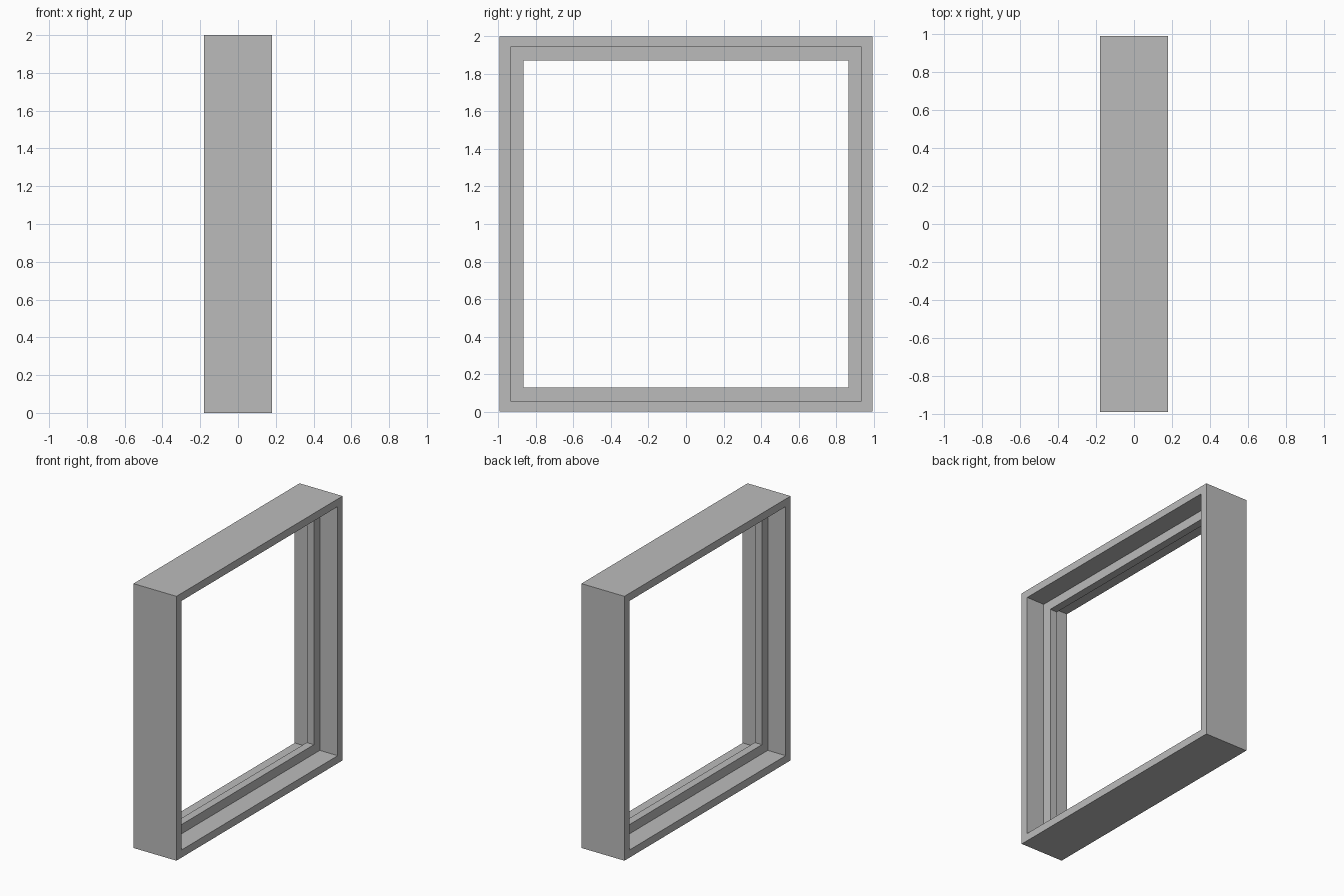
import bpy
import bmesh

cube = bpy.data.objects.get("Cube")
if cube:
    bpy.data.objects.remove(cube, do_unlink=True)

grey = bpy.data.materials.new("light_grey")
grey.use_nodes = True
colour = (0.5, 0.5, 0.5, 1)
grey.diffuse_color = colour
grey.node_tree.nodes["Principled BSDF"].inputs["Base Color"].default_value = colour

HALF_Y, HALF_Z, HALF_X = 0.993, 1.0, 0.18
RIM, STOP, STOP_X = 0.058, 0.128, 0.03

# Rail section as (inset from the outer edge, x): a deep rim with a central stop
half = [(0, HALF_X), (RIM, HALF_X), (RIM, STOP_X), (STOP, STOP_X)]
section = half + [(inset, -x) for inset, x in reversed(half)]

# Sweep the section around the four mitred corners
bm = bmesh.new()
corners = [(-1, -1), (1, -1), (1, 1), (-1, 1)]
rings = [[bm.verts.new((x, sy * (HALF_Y - inset), HALF_Z + sz * (HALF_Z - inset)))
          for inset, x in section] for sy, sz in corners]
count = len(section)
for i, ring in enumerate(rings):
    after = rings[(i + 1) % 4]
    for j in range(count):
        k = (j + 1) % count
        bm.faces.new((ring[j], ring[k], after[k], after[j]))
bmesh.ops.recalc_face_normals(bm, faces=bm.faces)

mesh = bpy.data.meshes.new("window_frame")
bm.to_mesh(mesh)
bm.free()
mesh.materials.append(grey)
frame = bpy.data.objects.new("window_frame", mesh)
bpy.context.collection.objects.link(frame)
